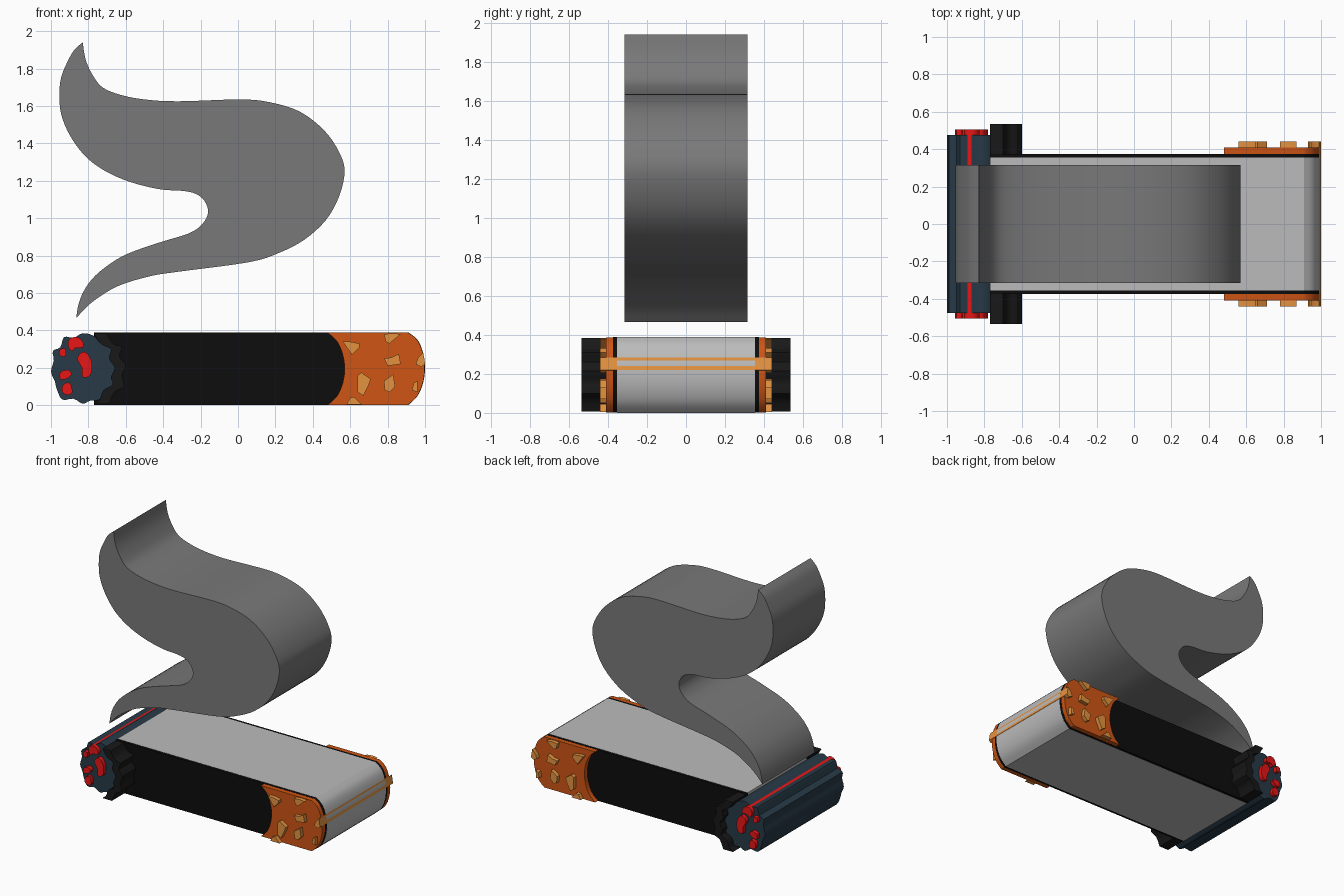
import bpy, bmesh
from mathutils import Vector


def material(name, rgb):
    m = bpy.data.materials.new(name)
    m.diffuse_color = (*rgb, 1)
    return m


def spline(pts, closed=False, steps=4):
    # Catmull-Rom curve through the points
    p = [Vector(q) for q in pts]
    n = len(p)
    get = (lambda i: p[i % n]) if closed else (lambda i: p[max(0, min(n - 1, i))])
    out = []
    for i in range(n if closed else n - 1):
        a, b, c, d = get(i - 1), get(i), get(i + 1), get(i + 2)
        for k in range(steps):
            t = k / steps
            out.append(0.5 * (2 * b + (c - a) * t + (2 * a - 5 * b + 4 * c - d) * t * t
                              + (3 * b - a - 3 * c + d) * t ** 3))
    return out if closed else out + [p[-1]]


def extrude(name, profiles, half, mat=None):
    # XZ outlines extruded symmetrically along y
    bm = bmesh.new()
    for prof in profiles:
        f = bm.faces.new([bm.verts.new((q[0], -half, q[1])) for q in prof])
        g = bmesh.ops.extrude_face_region(bm, geom=[f], use_keep_orig=True)
        new = [v for v in g["geom"] if isinstance(v, bmesh.types.BMVert)]
        bmesh.ops.translate(bm, verts=new, vec=(0, 2 * half, 0))
    bmesh.ops.recalc_face_normals(bm, faces=bm.faces)
    me = bpy.data.meshes.new(name)
    bm.to_mesh(me)
    bm.free()
    ob = bpy.data.objects.new(name, me)
    bpy.context.collection.objects.link(ob)
    if mat:
        me.materials.append(mat)
    bpy.ops.object.select_all(action='DESELECT')
    ob.select_set(True)
    bpy.context.view_layer.objects.active = ob
    bpy.ops.object.shade_smooth_by_angle(angle=0.6)
    return ob


grey = material("smoke_grey", (0.19, 0.19, 0.19))
white = material("paper_grey", (0.5, 0.5, 0.5))
black = material("black", (0.004, 0.004, 0.004))
char = material("char", (0.009, 0.009, 0.009))
blue = material("ash_blue", (0.02, 0.042, 0.062))
red = material("ember_red", (0.8, 0.008, 0.008))
orange = material("filter_orange", (0.62, 0.09, 0.007))
amber = material("filter_spots", (0.78, 0.29, 0.05))

# Smoke: two curves meeting at sharp tips
outer = [(-.83, 1.94), (-.815, 1.85), (-.78, 1.77), (-.725, 1.7), (-.63, 1.66), (-.5, 1.635),
         (-.32, 1.625), (.01, 1.635), (.17, 1.62), (.33, 1.57), (.46, 1.47), (.54, 1.355),
         (.57, 1.25), (.54, 1.115), (.47, .99), (.355, .885), (.22, .815), (.06, .765),
         (-.31, .715), (-.47, .69), (-.635, .64), (-.74, .58), (-.81, .525), (-.865, .465)]
inner = [(-.865, .465), (-.855, .53), (-.83, .6), (-.78, .675), (-.7, .745), (-.59, .81),
         (-.42, .87), (-.26, .92), (-.19, .97), (-.16, 1.03), (-.175, 1.085), (-.215, 1.125),
         (-.285, 1.145), (-.42, 1.155), (-.58, 1.195), (-.715, 1.255), (-.82, 1.335),
         (-.9, 1.445), (-.945, 1.555), (-.955, 1.66), (-.945, 1.755), (-.91, 1.84),
         (-.875, 1.9), (-.83, 1.94)]
extrude("smoke", [spline(outer)[:-1] + spline(inner)[:-1]], .315, grey)

# Nested body layers sharing a rounded right end
def end(inset):
    r = spline([(.91, .39), (.96, .35), (.99, .28), (1, .2), (.99, .12), (.96, .05), (.91, 0)])
    return [(x - inset, min(.39 - inset, max(inset, z))) for x, z in r]


extrude("paper_core", [[(-.77, 0), (-.77, .39)] + end(0)], .355, white)
extrude("wrapper", [[(-.77, .001), (-.77, .389)] + end(.001)], .375, black)
concave = spline([(.48, .002), (.53, .05), (.56, .12), (.57, .195), (.56, .27), (.53, .34), (.48, .388)])
extrude("filter", [concave + end(.002)], .41, orange)

# Filter spots
spots = [[(.56, .34), (.6, .34), (.65, .33), (.65, .31), (.61, .27)],
         [(.78, .38), (.83, .385), (.87, .38), (.81, .33), (.79, .34)],
         [(.64, .16), (.66, .175), (.71, .14), (.7, .11), (.67, .05), (.64, .07)],
         [(.78, .25), (.82, .255), (.86, .275), (.87, .22), (.8, .21)],
         [(.78, .13), (.83, .165), (.84, .1), (.81, .07), (.785, .08)],
         [(.58, .005), (.6, .04), (.62, .045), (.66, .005)],
         [(.95, .22), (.96, .25), (.99, .283), (1.001, .22), (.98, .205)],
         [(.93, .08), (.94, .12), (.96, .13), (.96, .07)]]
extrude("filter_spots", spots, .44, amber)

# Burning tip
ash = [(-.93, .365), (-.88, .36), (-.83, .385), (-.77, .37), (-.73, .325), (-.68, .3), (-.69, .25),
       (-.66, .2), (-.68, .15), (-.67, .11), (-.72, .08), (-.74, .03), (-.79, .025), (-.83, .008),
       (-.88, .035), (-.94, .03), (-.97, .09), (-.98, .13), (-1, .18), (-.985, .24), (-.99, .29),
       (-.95, .31)]
extrude("ash_tip", [spline(ash, True, 3)], .475, blue)

# Charred edge crescent
left = [(-.77, .006), (-.74, .03), (-.72, .08), (-.67, .11), (-.68, .15), (-.66, .2), (-.69, .25),
        (-.68, .3), (-.73, .325), (-.77, .384)]
right = [(-.7, .384), (-.67, .33), (-.62, .31), (-.635, .26), (-.6, .215), (-.62, .16), (-.61, .1),
         (-.66, .07), (-.69, .006)]
extrude("charred_edge", [spline(left, steps=3) + spline(right, steps=3)], .535, char)

# Glowing embers
embers = [[(-.91, .32), (-.9, .355), (-.86, .365), (-.83, .34), (-.83, .31), (-.87, .305), (-.89, .29)],
          [(-.955, .27), (-.95, .3), (-.92, .3), (-.925, .26)],
          [(-.83, .285), (-.8, .27), (-.78, .22), (-.79, .16), (-.83, .15), (-.835, .2), (-.86, .25)],
          [(-.95, .14), (-.95, .175), (-.91, .19), (-.89, .165), (-.92, .14)],
          [(-.94, .07), (-.935, .11), (-.9, .12), (-.885, .07), (-.91, .055)]]
extrude("embers", [spline(e, True, 3) for e in embers], .505, red)
